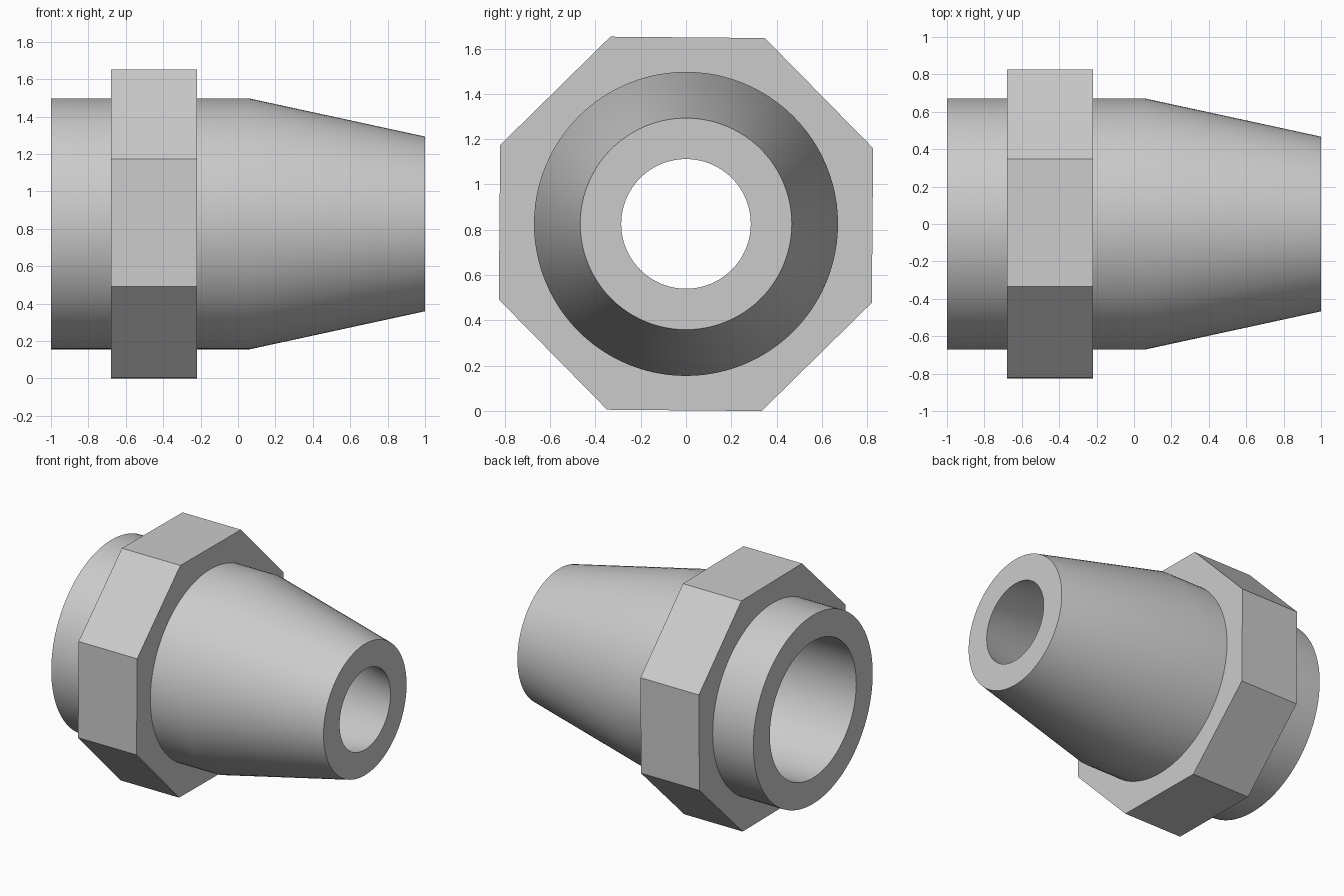
import bpy, bmesh, math

if "Cube" in bpy.data.objects:
    bpy.data.objects.remove(bpy.data.objects["Cube"])

AXIS_Z = 0.826
grey = bpy.data.materials.new("light grey")
grey.diffuse_color = (0.6, 0.6, 0.6, 1)
grey.use_nodes = True
grey.node_tree.nodes["Principled BSDF"].inputs["Base Color"].default_value = grey.diffuse_color


def lathe(name, profile, sides, start_deg=0.0):
    """Revolve a closed (x, radius) profile around the horizontal x axis."""
    bm = bmesh.new()
    rings = []
    for i in range(sides):
        a = math.radians(start_deg) + 2 * math.pi * i / sides
        rings.append([bm.verts.new((x, r * math.cos(a), AXIS_Z + r * math.sin(a)))
                      for x, r in profile])
    n = len(profile)
    for i in range(sides):
        p, q = rings[i], rings[(i + 1) % sides]
        for j in range(n):
            k = (j + 1) % n
            bm.faces.new((p[j], p[k], q[k], q[j]))
    bmesh.ops.recalc_face_normals(bm, faces=bm.faces)
    mesh = bpy.data.meshes.new(name)
    bm.to_mesh(mesh)
    bm.free()
    mesh.materials.append(grey)
    ob = bpy.data.objects.new(name, mesh)
    bpy.context.collection.objects.link(ob)
    return ob


# Hollow body: straight collar, then a tapering nozzle of even wall thickness
body = lathe("nozzle_body",
             [(-1, 0.671), (0.06, 0.671), (1, 0.467),
              (1, 0.286), (0.06, 0.486), (-1, 0.486)], 96)
bpy.ops.object.select_all(action='DESELECT')
body.select_set(True)
bpy.context.view_layer.objects.active = body
bpy.ops.object.shade_smooth_by_angle(angle=math.radians(30))

# Eight-sided nut; its inner edge is buried in the body wall
lathe("octagonal_nut",
      [(-0.68, 0.891), (-0.22, 0.891), (-0.22, 0.6), (-0.68, 0.6)], 8, 22.0)
